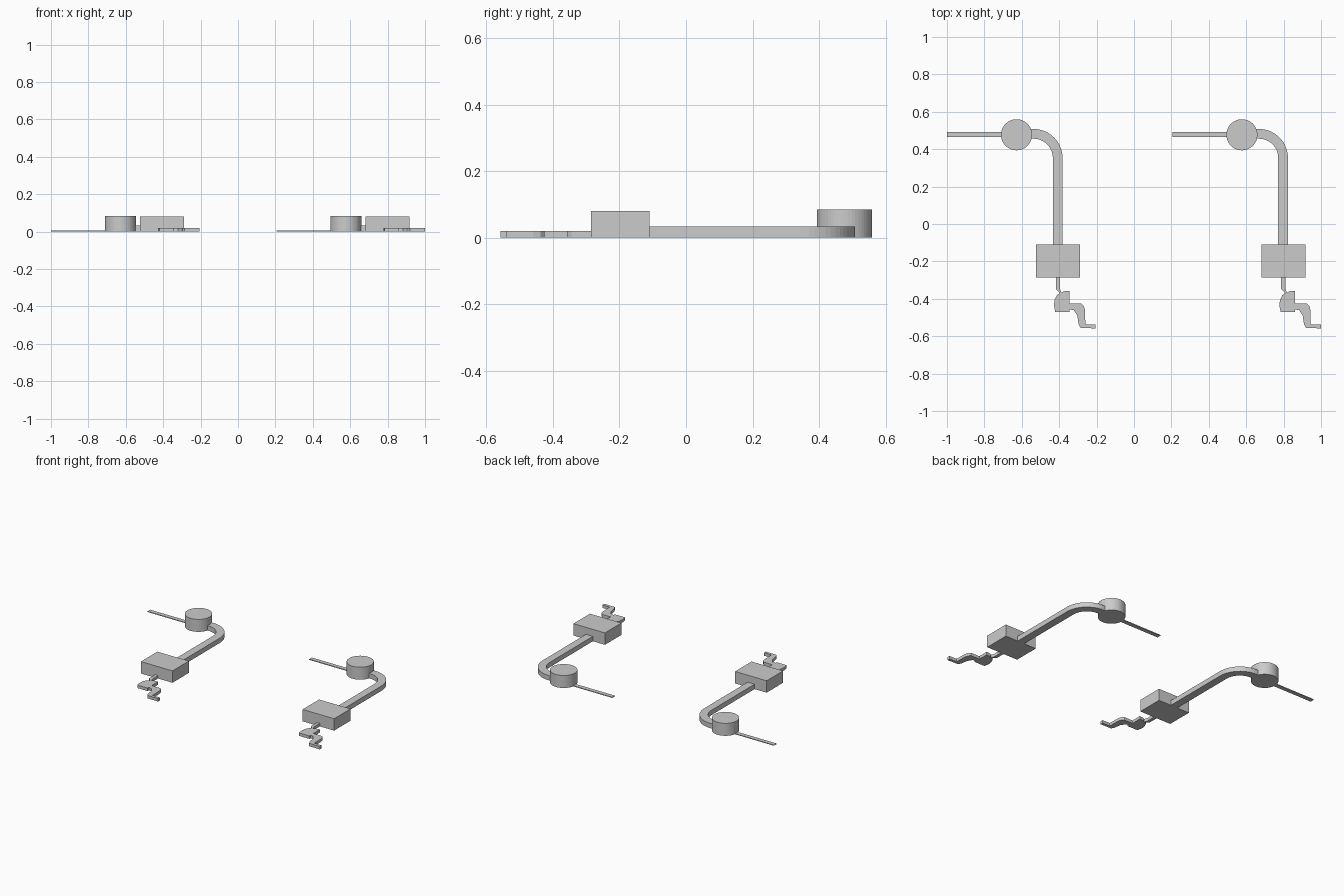
import bpy, bmesh, math

if "Cube" in bpy.data.objects:
    bpy.data.objects.remove(bpy.data.objects["Cube"])

STEP = 1.205   # spacing between the two copies


def prism(name, pts, height, dx):
    """Extrude a flat outline up from z = 0."""
    bm = bmesh.new()
    face = bm.faces.new([bm.verts.new((x + dx, y, 0)) for x, y in pts])
    ret = bmesh.ops.extrude_face_region(bm, geom=[face])
    for v in ret["geom"]:
        if isinstance(v, bmesh.types.BMVert):
            v.co.z = height
    bmesh.ops.recalc_face_normals(bm, faces=bm.faces[:])
    mesh = bpy.data.meshes.new(name)
    bm.to_mesh(mesh)
    bm.free()
    obj = bpy.data.objects.new(name, mesh)
    bpy.context.collection.objects.link(obj)
    return obj


def rect(x0, x1, y0, y1):
    return [(x0, y0), (x1, y0), (x1, y1), (x0, y1)]


def arc(cx, cy, r, a0, a1, n):
    return [(cx + r * math.cos(math.radians(a0 + (a1 - a0) * i / n)),
             cy + r * math.sin(math.radians(a0 + (a1 - a0) * i / n)))
            for i in range(n + 1)]


# round drum outline
drum = arc(-0.628, 0.477, 0.083, 0, 352.5, 47)

# bent arm: straight run, quarter bend, run into the drum
bx, by = -0.537, 0.353
arm = ([(-0.60, by + 0.155)] + arc(bx, by, 0.155, 90, 0, 14) +
       [(-0.382, -0.115), (-0.434, -0.115)] +
       arc(bx, by, 0.103, 0, 90, 14) + [(-0.60, by + 0.103)])

# wavy tail outline: stem, rounded lobe, stepped tip
tail = [(-0.418, -0.28), (-0.418, -0.348), (-0.396, -0.369), (-0.412, -0.38),
        (-0.424, -0.405), (-0.428, -0.435), (-0.421, -0.47), (-0.345, -0.47),
        (-0.345, -0.457), (-0.322, -0.46), (-0.303, -0.49), (-0.296, -0.537),
        (-0.285, -0.556), (-0.205, -0.558), (-0.205, -0.538), (-0.26, -0.538),
        (-0.262, -0.46), (-0.268, -0.438), (-0.281, -0.426), (-0.345, -0.426),
        (-0.345, -0.357), (-0.375, -0.36), (-0.388, -0.367), (-0.396, -0.345),
        (-0.396, -0.28)]

for side, dx in (("left", 0), ("right", STEP)):
    prism(side + "_strip", rect(-1.0, -0.70, 0.465, 0.493), 0.005, dx)
    prism(side + "_drum", drum, 0.084, dx)
    prism(side + "_arm", arm, 0.033, dx)
    prism(side + "_block", rect(-0.524, -0.289, -0.285, -0.11), 0.08, dx)
    prism(side + "_tail", tail, 0.02, dx)
